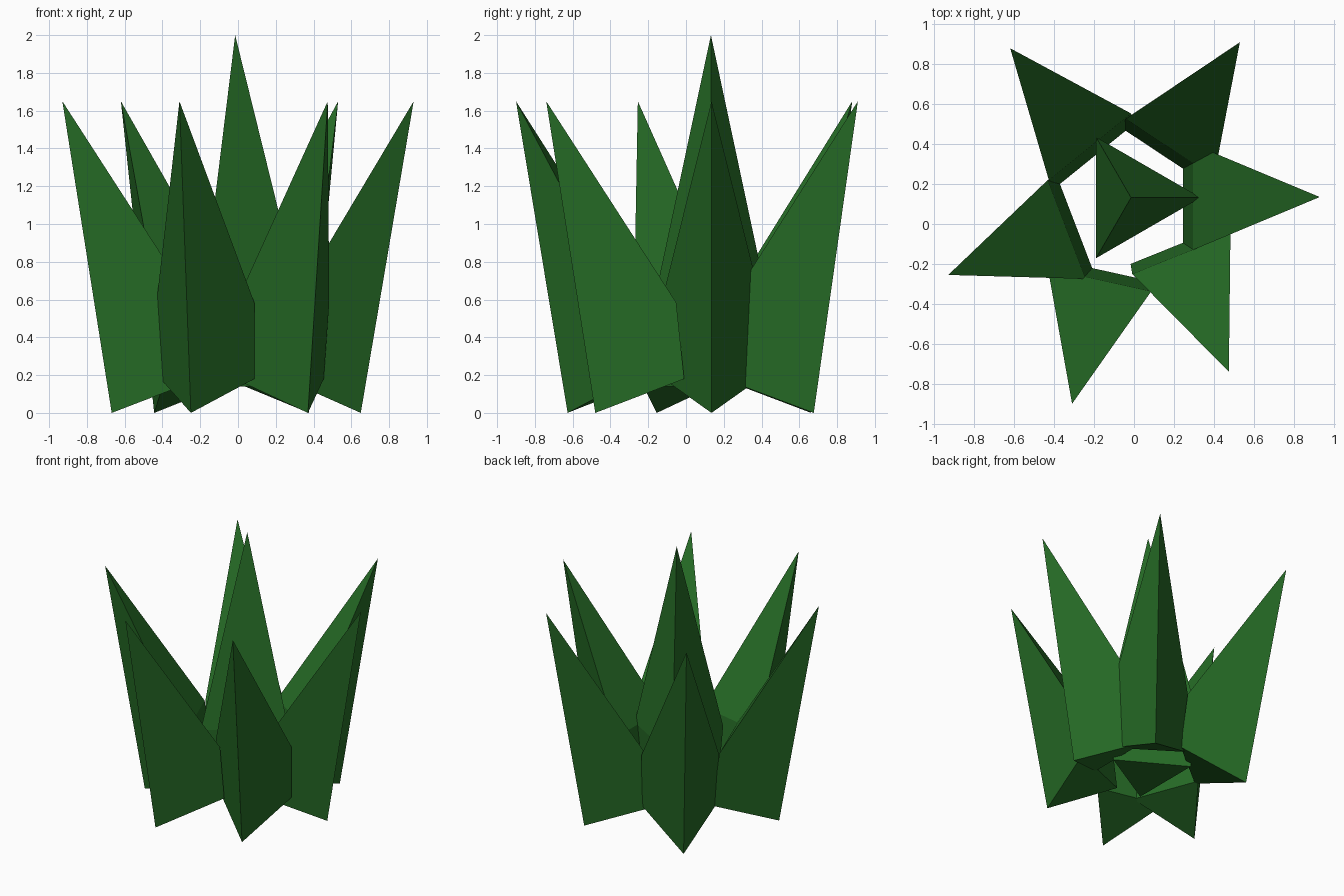
import bpy
import math
from mathutils import Matrix

cube = bpy.data.objects.get("Cube")
if cube:
    bpy.data.objects.remove(cube, do_unlink=True)

# Single leaf green
GREEN = (0.0194, 0.15, 0.0194, 1.0)
green = bpy.data.materials.new("leaf_green")
green.use_nodes = True
green.diffuse_color = GREEN
bsdf = green.node_tree.nodes["Principled BSDF"]
bsdf.inputs["Base Color"].default_value = GREEN
bsdf.inputs["Roughness"].default_value = 0.9


def add_part(name, verts, faces, matrix=Matrix.Identity(4)):
    mesh = bpy.data.meshes.new(name)
    mesh.from_pydata(verts, [], faces)
    mesh.materials.append(green)
    mesh.update()
    obj = bpy.data.objects.new(name, mesh)
    obj.matrix_world = matrix
    bpy.context.collection.objects.link(obj)
    return obj


# Outer blade: a leaning three-sided spike, local +x points outward
LEAN = 0.28
TIP_Z = 1.65
blade_verts = [
    (0, 0, 0),                                      # outer ridge foot
    (LEAN, 0, TIP_Z),                               # tip
    (-0.355, 0.265, 0.585), (-0.355, -0.265, 0.585),  # inner shoulders
    (-0.405, 0.254, 0.18), (-0.405, -0.254, 0.18),  # inner base corners
]
blade_faces = [
    (0, 1, 2, 4), (0, 5, 3, 1),   # two outer sides
    (1, 3, 2), (2, 3, 5, 4),      # inner side, upper and lower
    (0, 4, 5),                    # underside
]

# Tip position and facing angle of every outer blade
blades = [
    ("right_side_blade", -0.93, -0.255, 201),
    ("back_right_blade", -0.62, 0.88, 129),
    ("back_left_blade", 0.53, 0.91, 56.5),
    ("left_side_blade", 0.93, 0.135, 0),
    ("front_left_blade", 0.475, -0.74, -68),
    ("front_right_blade", -0.31, -0.90, -102.5),
]
for name, tx, ty, angle in blades:
    a = math.radians(angle)
    foot = (tx - LEAN * math.cos(a), ty - LEAN * math.sin(a), 0)
    add_part(name, blade_verts, blade_faces,
             Matrix.Translation(foot) @ Matrix.Rotation(a, 4, 'Z'))


# Upright centre spike: base ring, wider shoulder ring, tip
def ring(radius, z):
    return [(radius * math.cos(i * math.tau / 3),
             radius * math.sin(i * math.tau / 3), z) for i in range(3)]


spike_verts = ring(0.31, 0.14) + ring(0.35, 0.58) + [(0, 0, 2.0)]
spike_faces = [(2, 1, 0)]
for i in range(3):
    j = (i + 1) % 3
    spike_faces += [(i, j, j + 3, i + 3), (i + 3, j + 3, 6)]
add_part("centre_spike", spike_verts, spike_faces,
         Matrix.Translation((-0.015, 0.132, 0)))
